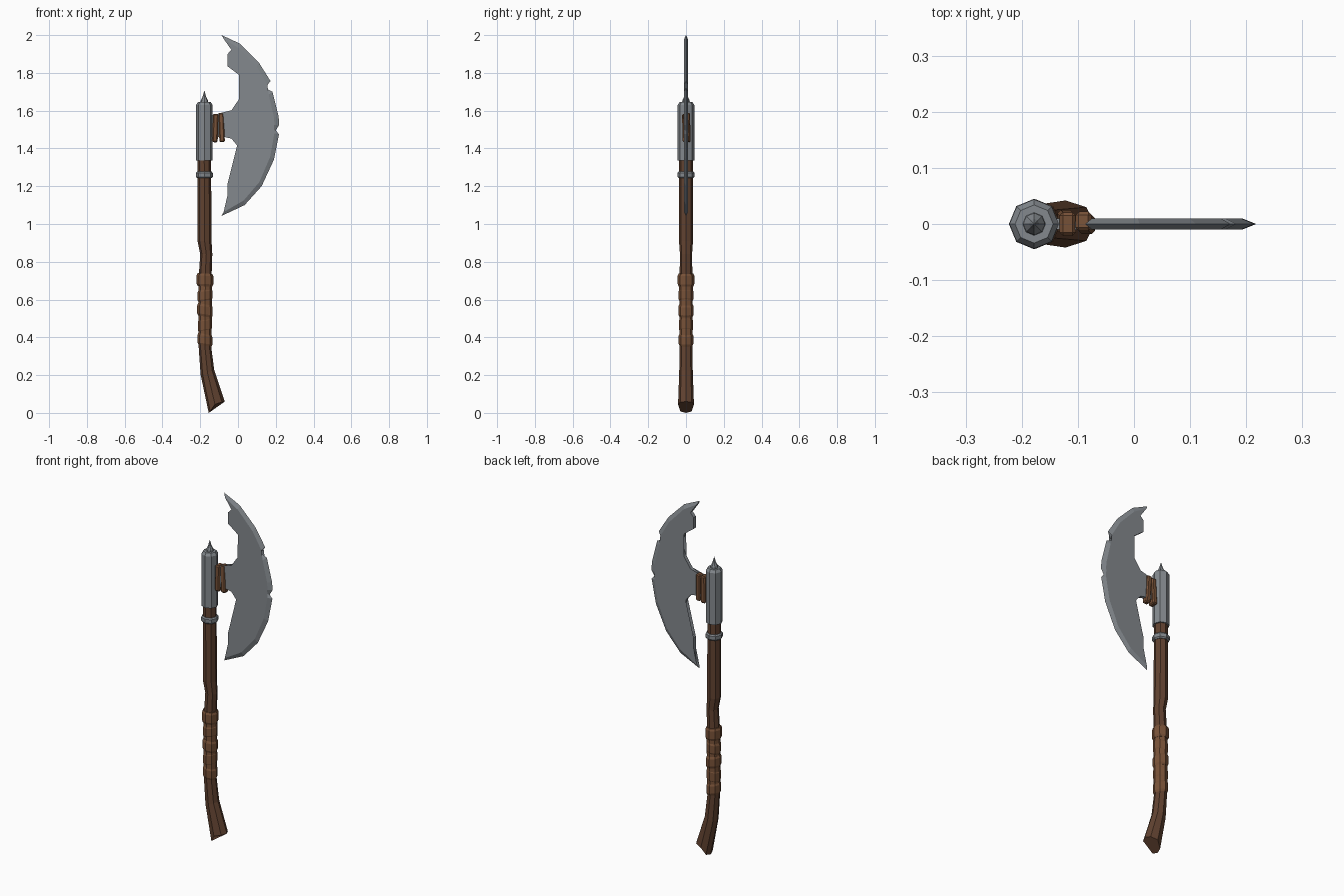
import bpy, bmesh, math
from mathutils import Vector

if "Cube" in bpy.data.objects:
    bpy.data.objects.remove(bpy.data.objects["Cube"])


def material(name, rgb):
    m = bpy.data.materials.new(name)
    m.diffuse_color = (*rgb, 1)
    m.use_nodes = True
    m.node_tree.nodes["Principled BSDF"].inputs["Base Color"].default_value = m.diffuse_color
    return m


WOOD = material("wood", (0.12, 0.055, 0.03))
LEATHER = material("leather", (0.19, 0.085, 0.04))
STEEL = material("steel", (0.23, 0.25, 0.27))


def finish(name, bm, mat):
    bmesh.ops.recalc_face_normals(bm, faces=bm.faces)
    me = bpy.data.meshes.new(name)
    bm.to_mesh(me)
    bm.free()
    ob = bpy.data.objects.new(name, me)
    me.materials.append(mat)
    bpy.context.collection.objects.link(ob)
    return ob


def ring(x, z, r, tilt=0.0, n=8):
    """Octagonal ring; tilt raises the +x side."""
    pts = []
    for i in range(n):
        a = 2 * math.pi * i / n
        pts.append((x + r * math.cos(a), r * math.sin(a), z + tilt * math.cos(a)))
    return pts


def loft(name, rings, mat):
    bm = bmesh.new()
    loops = [[bm.verts.new(p) for p in rg] for rg in rings]
    for a, b in zip(loops, loops[1:]):
        n = len(a)
        for i in range(n):
            bm.faces.new((a[i], a[(i + 1) % n], b[(i + 1) % n], b[i]))
    bm.faces.new(loops[0][::-1])
    bm.faces.new(loops[-1])
    return finish(name, bm, mat)


# wooden handle: bent shaft with a flared, slanted butt
half = [(-0.07, 0.0, 0.06), (-0.085, 0.03, 0.057), (-0.122, 0.042, 0.046),
        (-0.147, 0.03, 0.008), (-0.155, 0.0, 0.0)]
butt = half + [(x, -y, z) for x, y, z in half[3:0:-1]]
shaft = [(-0.162, 0.215, 0.036, 0.012), (-0.176, 0.36, 0.033, 0.0), (-0.174, 0.72, 0.034, 0.0),
         (-0.168, 0.84, 0.032, 0.0), (-0.177, 0.91, 0.037, 0.0), (-0.179, 1.40, 0.036, 0.0)]
loft("handle", [butt] + [ring(*s) for s in shaft], WOOD)

# leather grip bands, alternately tilted
grip = [(0.355, 0.42, 0.039, -0.006), (0.43, 0.50, 0.037, 0.006), (0.51, 0.575, 0.041, -0.006),
        (0.59, 0.655, 0.039, 0.005), (0.67, 0.738, 0.044, -0.002)]
for k, (z0, z1, r, t) in enumerate(grip):
    x = -0.175
    loft(f"grip_band_{k + 1}", [ring(x, z0, r - 0.005, t), ring(x, z0 + 0.012, r, t),
                                ring(x, z1 - 0.012, r, t), ring(x, z1, r - 0.005, t)], LEATHER)
loft("grip_core", [ring(-0.175, 0.37, 0.035), ring(-0.173, 0.72, 0.036)], LEATHER)

# steel collar, socket and top spike
cx = -0.178
loft("collar", [ring(cx, 1.243, 0.039), ring(cx, 1.25, 0.045),
                ring(cx, 1.27, 0.045), ring(cx, 1.277, 0.039)], STEEL)
loft("socket", [ring(cx, 1.335, 0.044), ring(cx, 1.63, 0.044), ring(cx, 1.645, 0.034)], STEEL)
loft("top_spike", [ring(cx, 1.64, 0.021), ring(cx, 1.655, 0.019),
                   ring(cx, 1.675, 0.009), ring(cx, 1.705, 0.0008)], STEEL)

# crescent blade: sharpened outer edge, flat body with a stem into the socket
outer = [(-0.087, 2.0), (0.01, 1.955), (0.11, 1.855), (0.172, 1.757), (0.142, 1.72),
         (0.182, 1.70), (0.215, 1.57), (0.218, 1.525), (0.2, 1.495), (0.217, 1.475),
         (0.19, 1.34), (0.125, 1.2), (0.035, 1.1), (-0.087, 1.043)]
inner = [(-0.055, 1.1), (-0.055, 1.215), (0.0, 1.245), (0.02, 1.29), (0.02, 1.36), (-0.008, 1.42),
         (-0.035, 1.452), (-0.07, 1.46), (-0.16, 1.46), (-0.16, 1.57), (-0.07, 1.583),
         (-0.035, 1.602), (0.005, 1.66), (0.034, 1.725), (0.005, 1.79), (-0.055, 1.835),
         (-0.055, 1.9), (-0.035, 1.922)]
centre = Vector((-0.05, 1.52))
bevel = [Vector(p) + (centre - Vector(p)).normalized() * 0.025 for p in outer]
bevel[0], bevel[-1] = Vector((-0.075, 1.979)), Vector((-0.076, 1.063))
bm = bmesh.new()
edge = [bm.verts.new((x, 0, z)) for x, z in outer]
sides = []
for y in (-0.01, 0.01):
    loop = [bm.verts.new((p[0], y, p[1])) for p in bevel + inner]
    bm.faces.new(loop)
    for i in range(len(edge) - 1):
        bm.faces.new((edge[i], edge[i + 1], loop[i + 1], loop[i]))
    sides.append(loop)
f, b = sides
n, m = len(f), len(edge)
for i in range(m - 1, n):
    j = (i + 1) % n
    bm.faces.new((f[i], f[j], b[j], b[i]))
bm.faces.new((edge[0], f[0], b[0]))
bm.faces.new((edge[-1], f[m - 1], b[m - 1]))
bmesh.ops.triangulate(bm, faces=[fc for fc in bm.faces if len(fc.verts) > 4])
finish("blade", bm, STEEL)

# leather bindings around the blade stem
for name, x, z, sy, sz, rot in (("binding_inner", -0.12, 1.508, 0.042, 0.15, 0.03),
                                ("binding_outer", -0.087, 1.511, 0.034, 0.155, -0.04)):
    bm = bmesh.new()
    bmesh.ops.create_cube(bm, size=1)
    bmesh.ops.scale(bm, vec=(0.029, sy, sz), verts=bm.verts)
    bmesh.ops.bevel(bm, geom=bm.edges[:], offset=0.006, segments=1, affect='EDGES')
    ob = finish(name, bm, LEATHER)
    ob.location = (x, 0.002, z)
    ob.rotation_euler = (rot, rot, 0)
